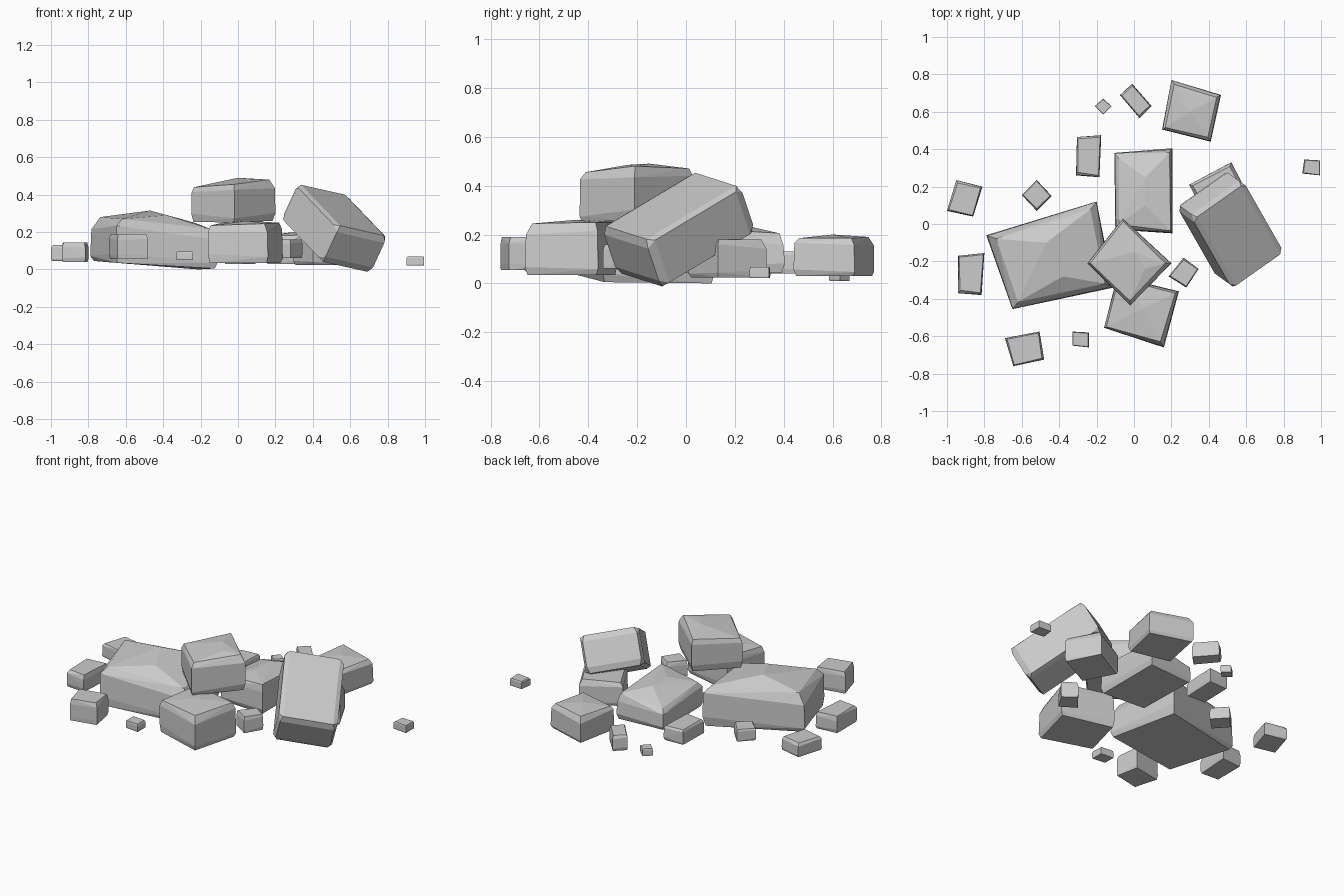
import bpy, bmesh, random
from mathutils import Vector

if "Cube" in bpy.data.objects:
    bpy.data.objects.remove(bpy.data.objects["Cube"])

random.seed(4)


def hull_object(name, points):
    """Flat-faced stone: convex hull of a few points."""
    bm = bmesh.new()
    for p in points:
        bm.verts.new(p)
    res = bmesh.ops.convex_hull(bm, input=bm.verts[:])
    loose = [v for v in bm.verts if not v.link_faces]
    bmesh.ops.delete(bm, geom=loose, context='VERTS')
    bmesh.ops.dissolve_limit(bm, angle_limit=0.05, verts=bm.verts[:], edges=bm.edges[:])
    bmesh.ops.recalc_face_normals(bm, faces=bm.faces[:])
    me = bpy.data.meshes.new(name)
    bm.to_mesh(me)
    bm.free()
    ob = bpy.data.objects.new(name, me)
    bpy.context.collection.objects.link(ob)
    return ob


def stone(name, quad, bottom, top, peaks=()):
    """Stone from a four-corner footprint, bottom and top heights (single or per corner)."""
    bottom = bottom if isinstance(bottom, tuple) else (bottom,) * 4
    top = top if isinstance(top, tuple) else (top,) * 4
    c = sum((Vector(q) for q in quad), Vector((0, 0))) / 4
    pts = list(peaks)
    for q, zb, zt in zip(quad, bottom, top):
        d = Vector(q) - c
        r = random.uniform
        for s, f in ((r(.93, .98), 0), (1.0, r(.1, .25)), (r(.97, 1), r(.7, .88)), (r(.84, .94), 1)):
            p = c + d * s
            pts.append((p.x, p.y, zb + (zt - zb) * f))
    return hull_object(name, pts)


# large slab and the stones leaning around it
stone("large_slab", [(-.79, -.06), (-.20, .12), (-.11, -.34), (-.65, -.455)],
      (.045, .0, .005, .035), (.28, .25, .22, .27),
      [(-.47, -.10, .315), (-.38, -.28, .29), (-.62, -.12, .295)])
stone("top_stone", [(-.06, .03), (.20, -.21), (-.02, -.435), (-.25, -.21)],
      (.27, .26, .25, .255), (.47, .48, .455, .44), [(.0, -.15, .49), (.06, -.24, .485)])
stone("back_middle_stone", [(-.105, .38), (.205, .405), (.205, -.05), (-.10, -.03)],
      .045, (.17, .205, .23, .20), [(.06, .25, .235), (.06, .1, .235)])
stone("front_stone", [(-.09, -.28), (.24, -.36), (.16, -.66), (-.16, -.555)],
      .035, (.25, .25, .245, .235), [(.05, -.45, .26)])
stone("under_right_stone", [(.295, .21), (.52, .33), (.625, .13), (.40, .01)],
      .025, (.17, .18, .18, .17))
stone("back_right_stone", [(.20, .77), (.465, .69), (.41, .44), (.15, .505)],
      .03, (.19, .185, .185, .18), [(.3, .6, .2)])

# tilted block resting on the right
L = Vector((-.44, .77, .46)).normalized()
W = Vector((.84, .50, -.22))
W = (W - L * W.dot(L)).normalized()
T = W.cross(L)
centre = Vector((.515, -.03, .22))
block = []
for a in (-1, 1):
    for b in (-1, 1):
        for t in (-1, 1):
            for k in ((.86, 1, .95), (1, .92, .72), (.95, .85, 1.06)):
                block.append(centre + L * a * .25 * k[0] + W * b * .172 * k[1] + T * t * .105 * k[2])
hull_object("tilted_right_block", block)

# small loose stones around the pile
small = [
    ([(-.01, .75), (.095, .63), (.03, .565), (-.075, .69)], .03, .125),
    ([(-.165, .67), (-.12, .63), (-.165, .585), (-.21, .63)], .01, .055),
    ([(-.305, .465), (-.175, .475), (-.185, .25), (-.31, .26)], .04, .13),
    ([(-.52, .235), (-.44, .15), (-.52, .07), (-.60, .155)], .03, .105),
    ([(-.95, .235), (-.81, .20), (-.86, .04), (-1.0, .07)], .045, .13),
    ([(-.94, -.17), (-.80, -.155), (-.815, -.38), (-.94, -.37)], .04, .145),
    ([(-.69, -.61), (-.505, -.575), (-.48, -.725), (-.645, -.76)], .055, .19),
    ([(-.33, -.575), (-.24, -.58), (-.24, -.66), (-.33, -.65)], .05, .097),
    ([(.265, -.18), (.345, -.24), (.28, -.34), (.185, -.28)], .06, .16),
    ([(.91, .345), (.995, .34), (.995, .26), (.90, .27)], .022, .068),
]
for i, (quad, zb, zt) in enumerate(small, 1):
    stone(f"small_stone_{i}", quad, zb, zt)
